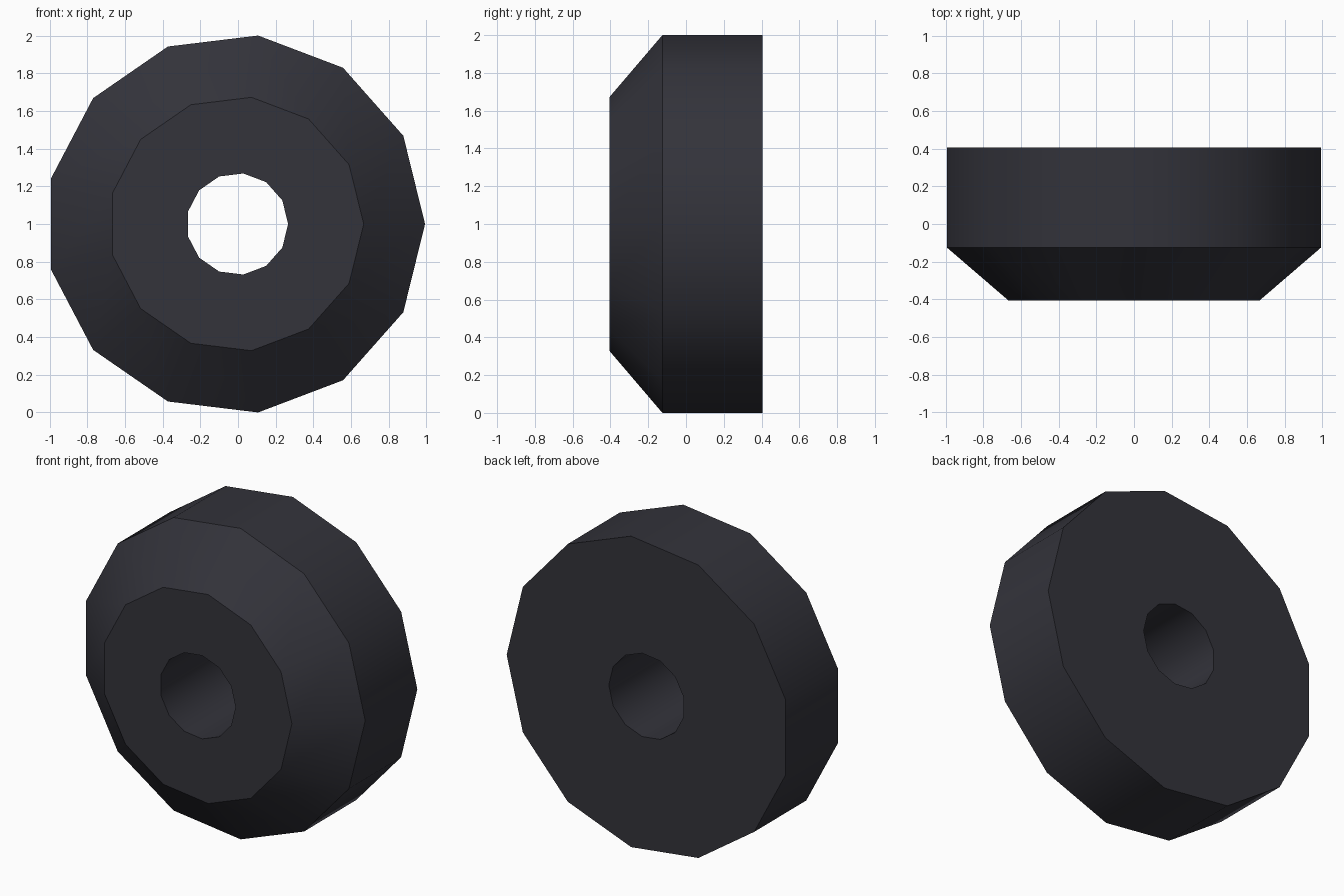
import bpy, bmesh, math

if "Cube" in bpy.data.objects:
    bpy.data.objects.remove(bpy.data.objects["Cube"])

SIDES = 13

# Dark rubber colour
rubber = bpy.data.materials.new("dark_rubber")
rubber.diffuse_color = (0.033, 0.033, 0.043, 1)
rubber.use_nodes = True
rubber.node_tree.nodes["Principled BSDF"].inputs["Base Color"].default_value = rubber.diffuse_color

bm = bmesh.new()


def ring(radius, y):
    """One 13-sided loop around the axle; the small x shift centres its odd-sided outline."""
    shift = -0.0146 * radius
    return [bm.verts.new((shift + radius * math.cos(2 * math.pi * k / SIDES), y,
                          1 + radius * math.sin(2 * math.pi * k / SIDES)))
            for k in range(SIDES)]


# Wheel profile: bore front, front face edge, bevel edge, back edge, bore back
profile = [(0.27, -0.405), (0.677, -0.405), (1.0073, -0.125),
           (1.0073, 0.405), (0.27, 0.405)]
rings = [ring(r, y) for r, y in profile]

# Bridge neighbouring loops, closing the profile through the bore
for i, a in enumerate(rings):
    b = rings[(i + 1) % len(rings)]
    for k in range(SIDES):
        n = (k + 1) % SIDES
        bm.faces.new((a[k], a[n], b[n], b[k]))
bmesh.ops.recalc_face_normals(bm, faces=bm.faces)

mesh = bpy.data.meshes.new("wheel")
bm.to_mesh(mesh)
bm.free()
mesh.materials.append(rubber)
wheel = bpy.data.objects.new("wheel", mesh)
bpy.context.collection.objects.link(wheel)

# Smooth around the tread, sharp at the profile corners
bpy.context.view_layer.objects.active = wheel
wheel.select_set(True)
bpy.ops.object.shade_smooth_by_angle(angle=math.radians(33))
